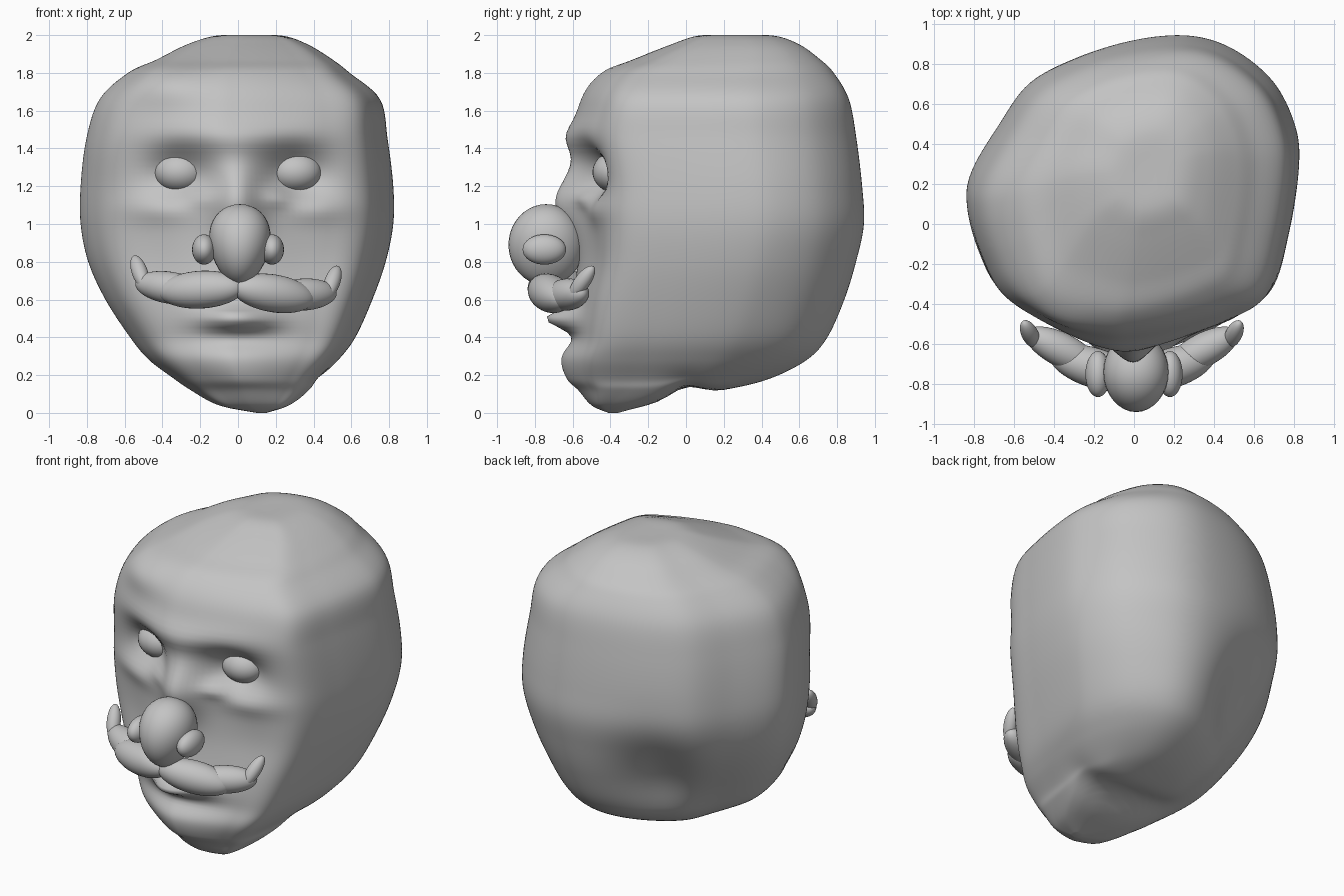
import bpy, bmesh, math
from mathutils import Vector

if "Cube" in bpy.data.objects:
    bpy.data.objects.remove(bpy.data.objects["Cube"])

grey = bpy.data.materials.new("light grey")
grey.diffuse_color = (0.55, 0.55, 0.55, 1)
grey.use_nodes = True
grey.node_tree.nodes["Principled BSDF"].inputs["Base Color"].default_value = grey.diffuse_color


def finish(name, bm):
    bmesh.ops.recalc_face_normals(bm, faces=bm.faces)
    mesh = bpy.data.meshes.new(name)
    bm.to_mesh(mesh)
    bm.free()
    for p in mesh.polygons:
        p.use_smooth = True
    mesh.materials.append(grey)
    ob = bpy.data.objects.new(name, mesh)
    bpy.context.collection.objects.link(ob)
    return ob


def spline(pts, steps, closed):
    """Catmull-Rom resampling of tuples of any length."""
    n, out = len(pts), []
    get = (lambda i: pts[i % n]) if closed else (lambda i: pts[max(0, min(n - 1, i))])
    for i in range(n if closed else n - 1):
        for s in range(steps):
            t = s / steps
            out.append([0.5 * (2 * b + (c - a) * t + (2 * a - 5 * b + 4 * c - d) * t * t
                               + (3 * b - a - 3 * c + d) * t ** 3)
                        for a, b, c, d in zip(get(i - 1), get(i), get(i + 1), get(i + 2))])
    if not closed:
        out.append(list(pts[-1]))
    return out


def gauss(*pairs):
    return math.exp(-sum((d / s) ** 2 for d, s in pairs) / 2)


# Head: lopsided outline seen from above, stretched to the extents at each height
outline = [(0, -.635), (.22, -.595), (.48, -.51), (.69, -.39), (.78, -.10), (.83, .25),
           (.81, .47), (.70, .70), (.5, .87), (.28, .94), (0, .92), (-.28, .84),
           (-.52, .70), (-.68, .46), (-.81, .22), (-.83, .04), (-.77, -.2),
           (-.66, -.40), (-.42, -.54), (-.17, -.63)]
# z, left, right, front, back
levels = [(2.0, .03, .07, .2, .3), (1.996, -.12, .24, .06, .47), (1.95, -.27, .37, -.08, .6),
          (1.87, -.43, .50, -.28, .71), (1.8, -.58, .59, -.44, .78),
          (1.66, -.73, .75, -.55, .86), (1.45, -.80, .79, -.59, .90),
          (1.2, -.83, .82, -.56, .93), (1.0, -.83, .82, -.56, .94),
          (.8, -.79, .78, -.57, .90), (.6, -.70, .71, -.60, .84),
          (.4, -.57, .62, -.63, .75), (.28, -.47, .53, -.66, .64),
          (.18, -.34, .43, -.63, .44), (.12, -.25, .38, -.57, .2),
          (.04, -.1, .27, -.5, -.2), (0, .1, .15, -.41, -.36)]
# Face relief: x, z, width, height, push (plus is inward)
relief = [(0, 1.45, .14, .06, -.03), (0, 1.12, .09, .13, -.14),
          (0, .50, .13, .04, -.13), (0, .39, .2, .04, .03), (-.40, 1.77, .15, .1, -.08),
          (.21, 1.14, .06, .035, -.05), (-.2, 1.14, .06, .035, -.03),
          (.52, .75, .12, .4, -.03)]
for s in (-1, 1):
    relief += [(s * .31, 1.27, .12, .09, .11), (s * .28, 1.48, .18, .06, -.03),
               (s * .40, 1.08, .14, .05, -.03), (s * .45, .82, .13, .14, .02)]

bm = bmesh.new()
rings = []
for z, xl, xr, yf, yb in spline(levels, 7, False):
    ring = []
    for ox, oy in spline(outline, 8, True):
        v = (oy - .15) / .79
        x = (xl + xr) / 2 + (xr - xl) / 2 * ox / .83
        y = (yf + yb) / 2 + (yb - yf) / 2 * v
        front = max(0, min(1, (-v - .3) / .4))
        y += front * sum(a * gauss((x - cx, w), (z - cz, h)) for cx, cz, w, h, a in relief)
        # hollow at the nape and crease under the jaw
        dent = .13 * gauss((x + .3, .2), (y - .65, .28), (z - .6, .24))
        lift = .06 * gauss((y - .0, .08), (x - .05, .35), (z - .08, .08))
        ring.append(bm.verts.new((x + dent * .4, y - dent, z + lift)))
    rings.append(ring)
for a, b in zip(rings, rings[1:]):
    for i in range(len(a)):
        j = (i + 1) % len(a)
        bm.faces.new((a[i], a[j], b[j], b[i]))
bm.faces.new(rings[0])
bm.faces.new(rings[-1])
finish("head", bm)


def ellipsoid(name, centre, radii, taper=0):
    bm = bmesh.new()
    bmesh.ops.create_uvsphere(bm, u_segments=32, v_segments=20, radius=1)
    for v in bm.verts:
        k = 1 + taper * v.co.z
        v.co = Vector((v.co.x * radii[0] * k, v.co.y * radii[1], v.co.z * radii[2])) + Vector(centre)
    return finish(name, bm)


def blob(name, p, q, r):
    """Ellipsoid spanning two end points."""
    p, q = Vector(p), Vector(q)
    ob = ellipsoid(name, (0, 0, 0), (r, r, (q - p).length / 2))
    ob.data.transform((q - p).to_track_quat('Z', 'Y').to_matrix().to_4x4())
    ob.location = (p + q) / 2
    return ob


# Nose with a narrow lower tip
ellipsoid("nose", (.01, -.74, .89), (.16, .20, .215), .2)

for s, side in ((-1, "left"), (1, "right")):
    ellipsoid(side + "_nostril", (s * .18, -.75, .865), (.063, .115, .08))
    ellipsoid(side + "_eye", (s * .305, -.37, 1.275), (.14, .125, .11))

    # Moustache: three lobes per side, drooping slightly to the right
    def at(x, y, z):
        return (s * x + (0 if s < 0 else -.02 * x / .5), y, z - (.05 * x / .5 if s > 0 else 0))
    blob(side + "_moustache_inner", at(-.03, -.79, .665), at(.42, -.65, .64), .10)
    blob(side + "_moustache_outer", at(.18, -.72, .635), at(.54, -.54, .69), .085)
    blob(side + "_moustache_tip", at(.49, -.61, .66), at(.55, -.49, .83), .042)
